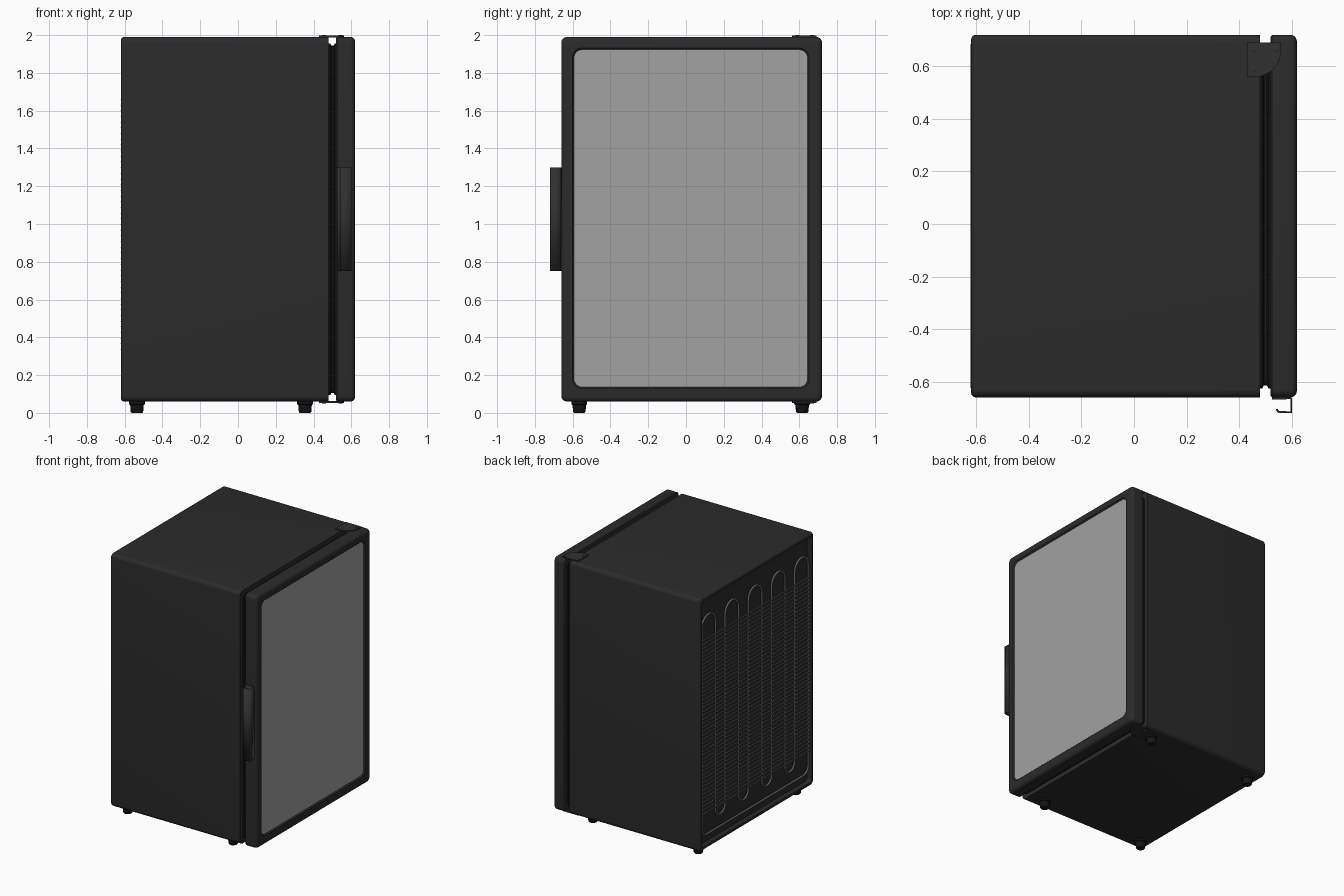
import bpy, bmesh
from math import sin, cos, pi, radians

if "Cube" in bpy.data.objects:
    bpy.data.objects.remove(bpy.data.objects["Cube"])


def material(name, rgb):
    m = bpy.data.materials.new(name)
    m.diffuse_color = (*rgb, 1)
    m.use_nodes = True
    m.node_tree.nodes["Principled BSDF"].inputs["Base Color"].default_value = m.diffuse_color
    return m


BLACK = material("black_enamel", (0.024, 0.024, 0.024))
RUBBER = material("rubber", (0.008, 0.008, 0.008))
METAL = material("dark_metal", (0.03, 0.03, 0.03))
WIRE = material("coil_metal", (0.13, 0.13, 0.13))
GLASS = material("grey_glass", (0.36, 0.36, 0.36))


def finish(bm, name, mat, angle=35):
    bmesh.ops.recalc_face_normals(bm, faces=bm.faces)
    me = bpy.data.meshes.new(name)
    bm.to_mesh(me)
    bm.free()
    ob = bpy.data.objects.new(name, me)
    bpy.context.collection.objects.link(ob)
    me.materials.append(mat)
    bpy.ops.object.select_all(action='DESELECT')
    ob.select_set(True)
    bpy.context.view_layer.objects.active = ob
    bpy.ops.object.shade_smooth_by_angle(angle=radians(angle))
    return ob


# Outline of fridge and door: y -0.66..0.72, z 0.06..1.99
def rounded_rect(x, inset, r, box=(-0.66, 0.72, 0.06, 1.99), n=6):
    y0, y1, z0, z1 = box[0] + inset, box[1] - inset, box[2] + inset, box[3] - inset
    pts = []
    for k, (cy, cz) in enumerate([(y1 - r, z1 - r), (y0 + r, z1 - r), (y0 + r, z0 + r), (y1 - r, z0 + r)]):
        for i in range(n + 1):
            a = (k + i / n) * pi / 2
            pts.append((x, cy + r * cos(a), cz + r * sin(a)))
    return pts


def loft(name, loops, mat, closed=False):
    bm = bmesh.new()
    rings = [[bm.verts.new(p) for p in lp] for lp in loops]
    pairs = list(zip(rings, rings[1:]))
    if closed:
        pairs.append((rings[-1], rings[0]))
    else:
        bm.faces.new(rings[0])
        bm.faces.new(rings[-1])
    for a, b in pairs:
        for i in range(len(a)):
            j = (i + 1) % len(a)
            bm.faces.new((a[i], a[j], b[j], b[i]))
    return finish(bm, name, mat)


def extrude_z(name, pts, z0, z1, mat):
    return loft(name, [[(x, y, z) for x, y in pts] for z in (z0, z1)], mat)


def lathe(name, profile, cx, cy, mat, n=24):
    return loft(name, [[(cx + r * cos(2 * pi * i / n), cy + r * sin(2 * pi * i / n), z)
                        for i in range(n)] for r, z in profile], mat)


def fillet(x, inner, r, steps=5):
    """Loops rounding the edge between the outer side and the face at x."""
    s = 1 if inner > x else -1
    return [rounded_rect(x + s * r * (1 - sin(t * pi / 2 / steps)),
                         r * (1 - cos(t * pi / 2 / steps)), 0.03)
            for t in range(steps + 1)]


# Cabinet: hollow at the door side, shallow recess at the coil side
loft("cabinet",
     [rounded_rect(-0.42, 0.08, 0.04), rounded_rect(0.48, 0.08, 0.04), rounded_rect(0.48, 0, 0.03)]
     + fillet(-0.62, 0, 0.018)
     + [rounded_rect(-0.62, 0.028, 0.02), rounded_rect(-0.58, 0.028, 0.02)], BLACK)

# Door frame with rounded rim and stepped glass opening
PANE = (-0.59, 0.64, 0.14, 1.92)
loft("door_frame",
     [rounded_rect(0.52, 0.006, 0.03), rounded_rect(0.526, 0, 0.03)]
     + fillet(0.62, 0, 0.025)
     + [rounded_rect(0.62, -0.012, 0.052, PANE), rounded_rect(0.612, -0.004, 0.044, PANE),
        rounded_rect(0.606, 0, 0.04, PANE), rounded_rect(0.52, 0, 0.04, PANE)], BLACK, True)
loft("door_glass", [rounded_rect(x, -0.003, 0.043, PANE) for x in (0.59, 0.611)], GLASS)

# Folded door gasket
loft("door_gasket",
     [rounded_rect(x, i, 0.02) for x, i in
      [(0.475, 0.034), (0.488, 0.034), (0.494, 0.046), (0.506, 0.046), (0.512, 0.034),
       (0.525, 0.034), (0.525, 0.065), (0.475, 0.065)]], RUBBER, True)

# Hinge plates with one rounded corner, and their screws
plate = [(0.43, 0.56), (0.43, 0.69), (0.56, 0.69)]
plate += [(0.46 + 0.1 * cos(a), 0.66 - 0.1 * sin(a)) for a in [i * pi / 20 for i in range(11)]]
for tag, face, s in (("top", 1.99, 1), ("bottom", 0.06, -1)):
    extrude_z(tag + "_hinge", plate, face - s * 0.003, face + s * 0.007, METAL)
    for i, (x, y) in enumerate([(0.455, 0.667), (0.455, 0.59), (0.542, 0.667)]):
        lathe(f"{tag}_hinge_screw_{i + 1}",
              [(0.013, face), (0.013, face + s * 0.008), (0.009, face + s * 0.01)], x, y, METAL, 16)

# Hooked door handle: bent strip given thickness
strip = [(0.525, -0.664), (0.598, -0.664), (0.598, -0.716), (0.556, -0.716)]
strip += [(0.556 - 0.012 * sin(a), -0.704 - 0.012 * cos(a)) for a in (pi / 8, pi / 4, 3 * pi / 8, pi / 2)]
bm = bmesh.new()
cols = [[bm.verts.new((x, y, z)) for z in (0.75, 1.3)] for x, y in strip]
for a, b in zip(cols, cols[1:]):
    bm.faces.new((a[0], b[0], b[1], a[1]))
handle = finish(bm, "door_handle", METAL)
mod = handle.modifiers.new("thickness", 'SOLIDIFY')
mod.thickness = 0.008
mod.offset = 0

# Feet
for i, (x, y) in enumerate([(x, y) for x in (-0.535, 0.355) for y in (-0.565, 0.615)]):
    lathe(f"foot_{i + 1}", [(0.042, 0.07), (0.042, 0.046), (0.036, 0.042), (0.033, 0.006), (0.028, 0)],
          x, y, RUBBER)


# Condenser: bent tube and horizontal wires
def tubes(name, paths, radius, cyclic, res):
    cu = bpy.data.curves.new(name, 'CURVE')
    cu.dimensions = '3D'
    cu.bevel_depth = radius
    cu.bevel_resolution = res
    cu.use_fill_caps = True
    for pts in paths:
        sp = cu.splines.new('POLY')
        sp.points.add(len(pts) - 1)
        for p, co in zip(sp.points, pts):
            p.co = (*co, 1)
        sp.use_cyclic_u = cyclic
        sp.use_smooth = True
    cu.materials.append(WIRE)
    ob = bpy.data.objects.new(name, cu)
    bpy.context.collection.objects.link(ob)
    bpy.ops.object.select_all(action='DESELECT')
    ob.select_set(True)
    bpy.context.view_layer.objects.active = ob
    bpy.ops.object.convert(target='MESH')


def arc(cy, cz, r, a0, a1, n=10):
    return [(-0.604, cy + r * cos(a0 + (a1 - a0) * i / n), cz + r * sin(a0 + (a1 - a0) * i / n))
            for i in range(n + 1)]


path = []
for k in range(5):
    c = 0.03 + 0.28 * (2 - k)
    path += arc(c, 1.75, 0.082, 0, pi)
    if k < 4:
        path += arc(c - 0.14, 0.31, 0.058, 0, -pi)
path += arc(-0.552, 0.22, 0.06, pi, 1.5 * pi, 6)
path += arc(0.612, 0.22, 0.06, -pi / 2, 0, 6)
tubes("condenser_tube", [path], 0.008, True, 2)
wires = [[(-0.616, -0.625, z), (-0.616, 0.685, z)] for z in [0.335 + i * 0.0301 for i in range(45)]]
tubes("condenser_wires", wires, 0.0055, False, 1)
